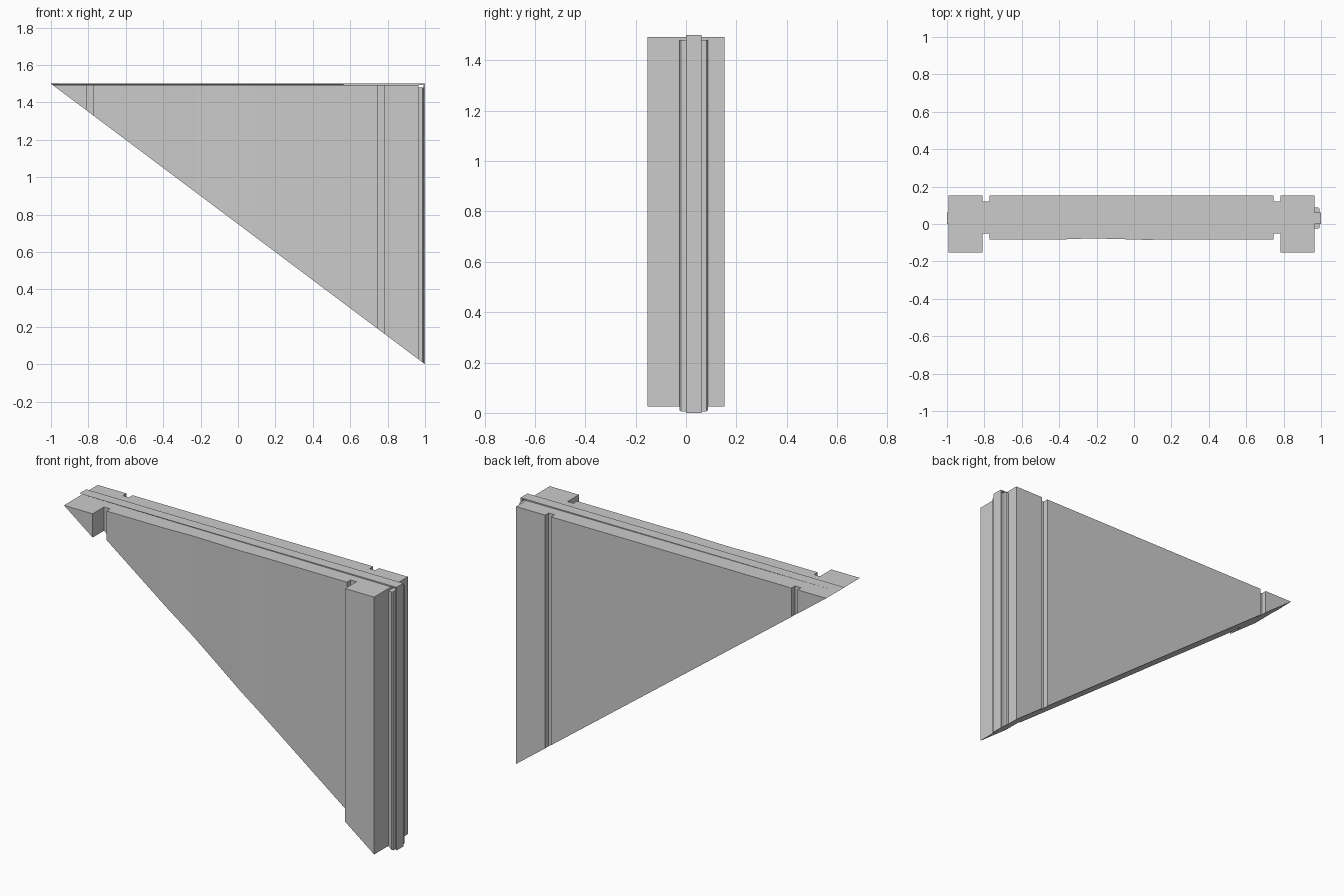
import bpy, bmesh

if "Cube" in bpy.data.objects:
    bpy.data.objects.remove(bpy.data.objects["Cube"])

TOP = 1.493           # top of the main wall


def slope(x):
    """Height of the sloping underside at x."""
    return 0.75 * (1 - x)


def prism(name, outline, top, bottom=slope):
    """Upright prism from a plan outline, cut below by the slope."""
    bm = bmesh.new()
    low = [bm.verts.new((x, y, min(bottom(x), top))) for x, y in outline]
    high = [bm.verts.new((x, y, top)) for x, y in outline]
    n = len(outline)
    bm.faces.new(low)
    bm.faces.new(high)
    for i in range(n):
        j = (i + 1) % n
        bm.faces.new((low[i], low[j], high[j], high[i]))
    bmesh.ops.remove_doubles(bm, verts=bm.verts, dist=1e-5)
    bmesh.ops.recalc_face_normals(bm, faces=bm.faces)
    mesh = bpy.data.meshes.new(name)
    bm.to_mesh(mesh)
    bm.free()
    obj = bpy.data.objects.new(name, mesh)
    bpy.context.collection.objects.link(obj)
    return obj


# Main wall: end posts, grooves and slightly uneven front panel
tip = 1 - TOP / 0.75
front = [(tip, -0.152), (-0.81, -0.152), (-0.81, -0.05), (-0.772, -0.05),
         (-0.772, -0.083), (-0.40, -0.083), (-0.23, -0.077), (-0.10, -0.080),
         (0.07, -0.085), (0.20, -0.082), (0.745, -0.083), (0.745, -0.05),
         (0.782, -0.05), (0.782, -0.152), (0.965, -0.152)]
back = [(0.965, 0.152), (0.782, 0.152), (0.782, 0.12), (0.745, 0.12),
        (0.745, 0.152), (-0.772, 0.152), (-0.772, 0.12), (-0.81, 0.12),
        (-0.81, 0.152), (tip, 0.152)]
prism("wall", front + back, TOP)

# Stepped tongue on the upright end
prism("end_tongue", [(0.965, -0.025), (0.986, -0.025), (0.992, -0.019),
                     (0.992, 0.081), (0.986, 0.087), (0.965, 0.087)], 1.48)
prism("end_rail", [(0.992, 0), (1, 0), (1, 0.062), (0.992, 0.062)], 1.5)

# Low rail along the top edge
prism("top_rail", [(-1, 0), (0.992, 0), (0.992, 0.062), (tip, 0.062), (-1, 0.062)],
      1.5, lambda x: max(slope(x), TOP))
